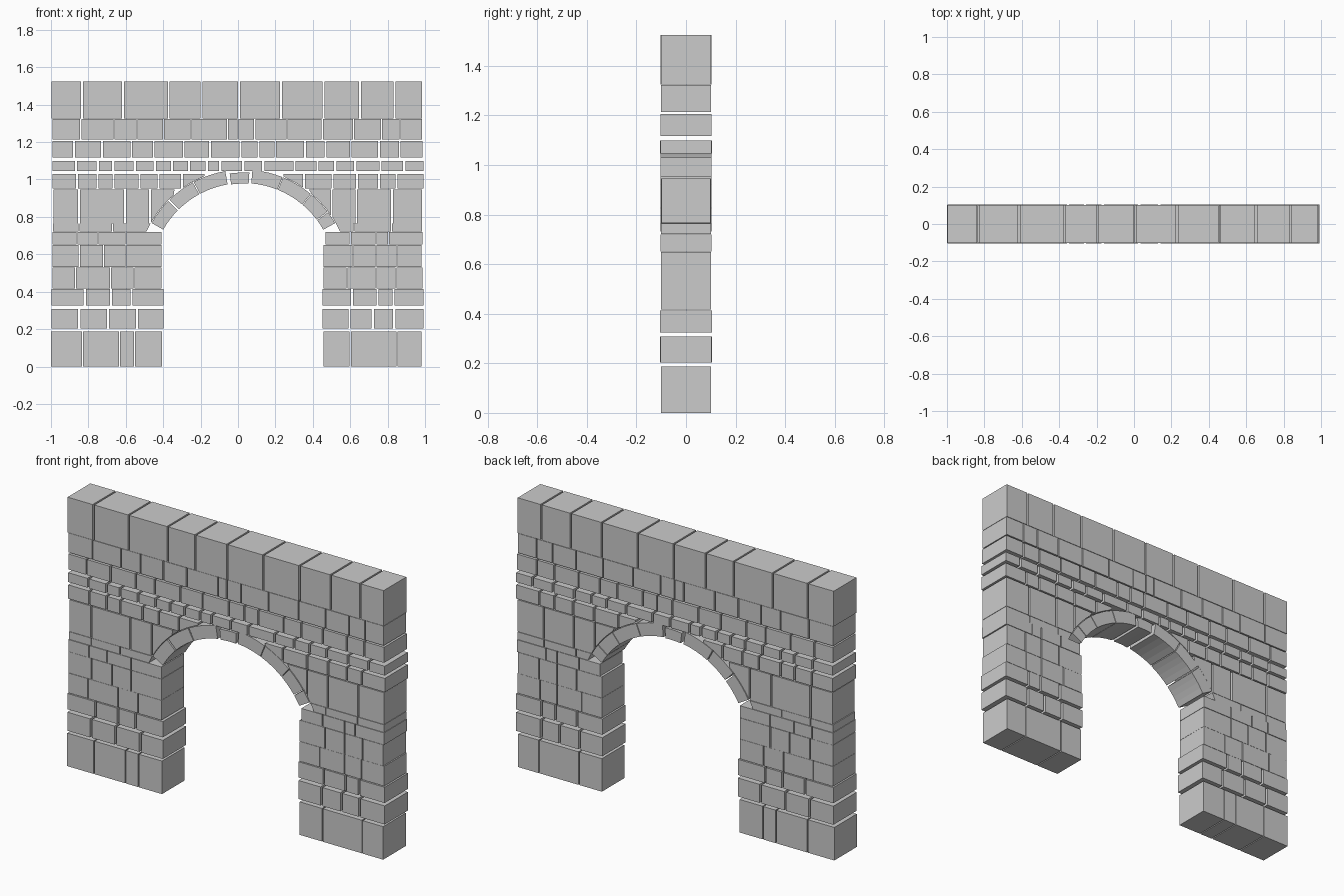
import bpy, bmesh, math, random

if "Cube" in bpy.data.objects:
    bpy.data.objects.remove(bpy.data.objects["Cube"])

random.seed(4)
CX, CZ = 0.028, 0.489          # arch centre
R_IN, R_OUT = 0.492, 0.564     # arch ring radii


def prism(bm, outline, depth):
    """Extrude an x-z outline symmetrically through the wall thickness."""
    front = [bm.verts.new((x, -depth, z)) for x, z in outline]
    back = [bm.verts.new((x, depth, z)) for x, z in outline]
    bm.faces.new(front)
    bm.faces.new(back[::-1])
    n = len(outline)
    for i in range(n):
        j = (i + 1) % n
        bm.faces.new((front[j], front[i], back[i], back[j]))


def finish(bm, name):
    bmesh.ops.recalc_face_normals(bm, faces=bm.faces)
    mesh = bpy.data.meshes.new(name)
    bm.to_mesh(mesh)
    bm.free()
    bpy.context.collection.objects.link(bpy.data.objects.new(name, mesh))


def stone(x0, x1, z0, z1, cut):
    """Rectangle, optionally trimmed to follow the outside of the arch."""
    r = R_OUT + 0.003
    if cut == 0:
        return [(x0, z0), (x1, z0), (x1, z1), (x0, z1)]
    # work as if on the left side: mirrored when cut = 1
    a, b = (CX - x0, CX - x1) if cut < 0 else (x1 - CX, x0 - CX)
    if a < r:
        z0 = max(z0, CZ + math.sqrt(r * r - a * a) + 0.002)
    if z0 >= z1 - 0.005:
        return None
    edge = []
    for i in range(7):
        z = z0 + (z1 - z0) * i / 6
        edge.append((max(b, math.sqrt(max(r * r - (z - CZ) ** 2, 0))), z))
    pts = [(a, z1), (a, z0)] + edge
    return [(CX + cut * d, z) for d, z in pts]


def course(name, z0, z1, joints, gap, depth, cut=0):
    """One row of stones; joints are x positions in hundredths."""
    bm = bmesh.new()
    last = len(joints) - 2
    for i in range(last + 1):
        a = joints[i] / 100 + (gap / 2 if i else 0)
        b = joints[i + 1] / 100 - (gap / 2 if i < last else 0)
        outline = stone(a, b, z0, z1, cut)
        if outline:
            prism(bm, outline, depth + random.uniform(-0.0008, 0.0008))
    finish(bm, name)


# Piers: each course has a left and a right run of stones
piers = [
    (0.000, 0.187, 0.006, 0.101),
    (0.203, 0.308, 0.013, 0.104),
    (0.325, 0.414, 0.012, 0.104),
    (0.418, 0.530, 0.005, 0.101),
    (0.531, 0.650, 0.007, 0.101),
    (0.652, 0.720, 0.006, 0.102),
]
left = [
    [-100, -83.2, -63.4, -55.3, -40.6],
    [-99.7, -84.8, -69.5, -54, -39.8],
    [-99.7, -82, -67.9, -57, -39.8],
    [-99.2, -86.9, -68.2, -55.6, -40.9],
    [-99.2, -84.8, -71.9, -59.9, -40.9],
    [-99.2, -86.1, -74.9, -59.9, -40.9],
]
right = [
    [45.7, 60, 85, 98.1],
    [45.2, 59.6, 72, 83.5, 99.2],
    [45.2, 61, 74.6, 83.2, 99.2],
    [45.7, 58.3, 73.8, 84.5, 98.7],
    [45.7, 61.5, 73.8, 85, 98.1],
    [46.8, 60, 73.8, 80.5, 98.7],
]
for i, (z0, z1, gap, depth) in enumerate(piers):
    course(f"left_pier_course_{i + 1}", z0, z1, left[i], gap, depth)
    course(f"right_pier_course_{i + 1}", z0, z1, right[i], gap, depth)

# Spandrels: courses trimmed against the arch
course("left_springer_course", 0.721, 0.764, [-99, -85, -67, -44], 0.005, 0.1, -1)
course("right_springer_course", 0.721, 0.764, [49, 62, 82, 98.5], 0.005, 0.1, 1)
course("left_tall_course", 0.766, 0.946, [-98.7, -85, -60.5, -47, -34], 0.011, 0.1, -1)
course("right_tall_course", 0.766, 0.946, [38, 50.2, 63.3, 82.3, 98.5], 0.009, 0.1, 1)
course("left_upper_course", 0.952, 1.030,
       [-99.2, -86, -75.2, -66.5, -52.7, -42.5, -30, -18], 0.011, 0.103, -1)
course("right_upper_course", 0.952, 1.030,
       [24.3, 35.3, 50.5, 63.6, 75.4, 84.8, 99.2], 0.011, 0.103, 1)

# Full-width courses above the arch
course("thin_course", 1.046, 1.099,
       [-99.2, -86.6, -75.1, -66.6, -55.3, -44.4, -35.3, -26.2, -16.6, -9.4,
        2.7, 13.6, 30.2, 42.5, 52.1, 62.8, 76.2, 89, 99.2], 0.013, 0.104)
course("middle_course", 1.117, 1.205,
       [-99.2, -87.7, -72.7, -57, -45, -29, -15, 1.3, 11, 20, 35.8, 46.8,
        60.2, 75.4, 86.4, 98.7], 0.009, 0.103)
course("frieze_course", 1.213, 1.323,
       [-99.2, -84, -66.3, -54, -39.8, -25.1, -5.6, 0, 9, 26.2, 45, 61.8,
        76.7, 86.6, 98.4], 0.007, 0.101)
course("capping_course", 1.325, 1.525,
       [-99.7, -83.5, -61.5, -37, -19.5, 0.5, 23, 45.7, 65.2, 83.7, 98.4],
       0.010, 0.102)

# Arch ring of wedge stones, keystone slightly lowered
wedges = [(150.4, 135.4), (134.4, 118.6), (118.0, 99.8), (97.6, 86.6),
          (85.0, 68.2), (67.8, 50.2), (49.8, 37.0), (36.5, 29.5)]
bm = bmesh.new()
for k, (a0, a1) in enumerate(wedges):
    r0, r1 = (R_IN - 0.003, R_OUT - 0.016) if k == 3 else (R_IN, R_OUT)
    steps = [math.radians(a0 + (a1 - a0) * i / 4) for i in range(5)]
    ring = [(CX + r1 * math.cos(t), CZ + r1 * math.sin(t)) for t in steps]
    ring += [(CX + r0 * math.cos(t), CZ + r0 * math.sin(t)) for t in steps[::-1]]
    prism(bm, ring, 0.102)
finish(bm, "arch_ring")
